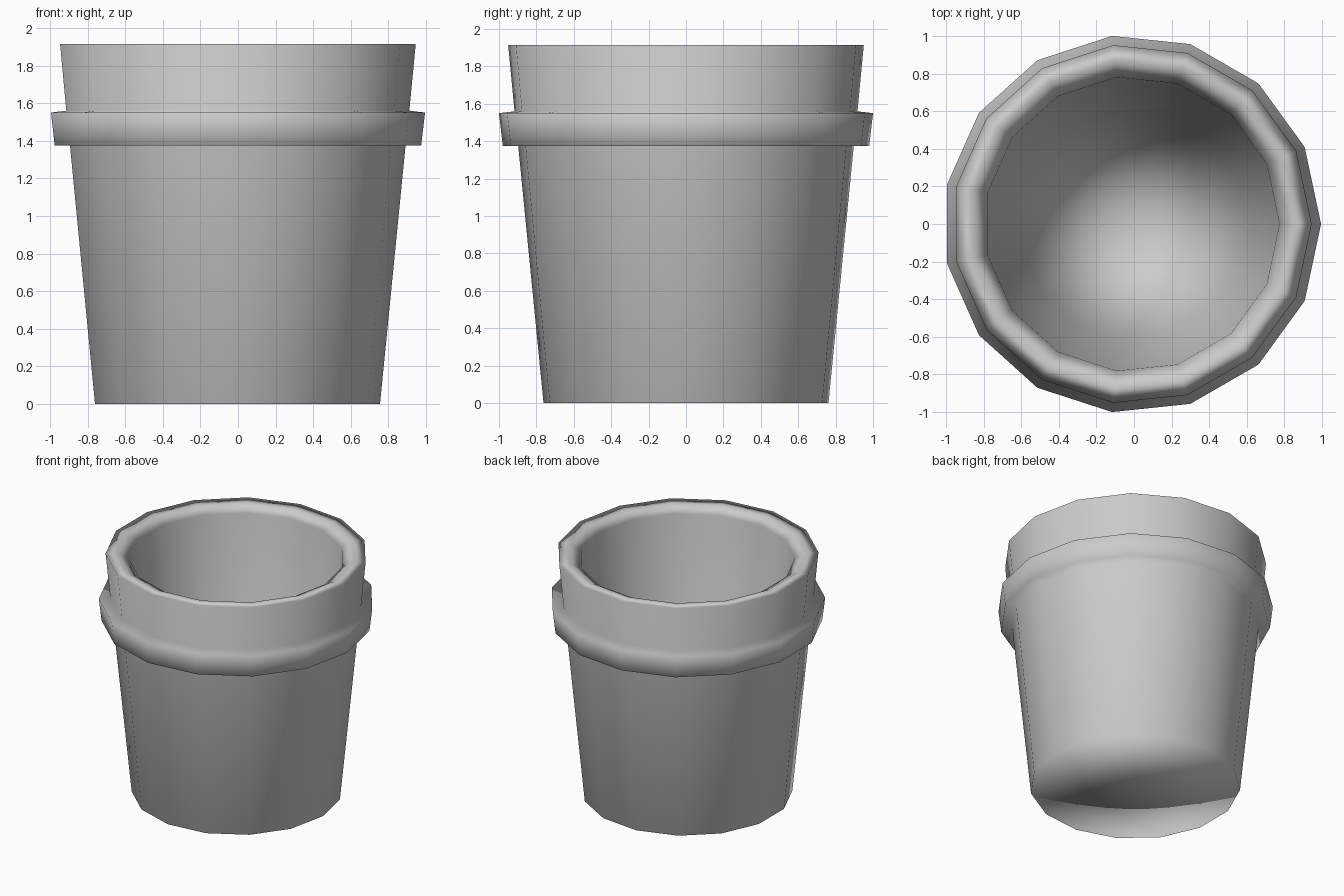
import bpy, bmesh, math

if "Cube" in bpy.data.objects:
    bpy.data.objects.remove(bpy.data.objects["Cube"])

SIDES = 15
X_SHIFT = -0.011  # an odd-sided ring is centred by its bounding box

# Wall profile (radius, z): outer foot, raised band, rim, inner wall, inner floor
PROFILE = [
    (0.766, 0.0),
    (0.902, 1.375), (0.985, 1.375),
    (1.0055, 1.55), (0.922, 1.56),
    (0.956, 1.915), (0.865, 1.915), (0.785, 1.87),
    (0.61, 0.15),
]


def ring(bm, radius, z):
    step = 2 * math.pi / SIDES
    return [bm.verts.new((radius * math.cos(i * step) + X_SHIFT,
                          radius * math.sin(i * step), z)) for i in range(SIDES)]


def cap(bm, loop, z):
    centre = bm.verts.new((X_SHIFT, 0, z))
    for i in range(SIDES):
        bm.faces.new((loop[i], loop[(i + 1) % SIDES], centre))


bm = bmesh.new()
rings = [ring(bm, r, z) for r, z in PROFILE]

# Lathed walls
for a, b in zip(rings, rings[1:]):
    for i in range(SIDES):
        j = (i + 1) % SIDES
        bm.faces.new((a[i], a[j], b[j], b[i]))

# Underside and inner floor
cap(bm, rings[0], PROFILE[0][1])
cap(bm, rings[-1], PROFILE[-1][1])
bmesh.ops.recalc_face_normals(bm, faces=bm.faces)
for face in bm.faces:
    face.smooth = True

mesh = bpy.data.meshes.new("flower_pot")
bm.to_mesh(mesh)
bm.free()
pot = bpy.data.objects.new("flower_pot", mesh)
bpy.context.collection.objects.link(pot)

# Soft shading led by the large wall faces
weighted = pot.modifiers.new("soft_shading", 'WEIGHTED_NORMAL')
weighted.mode = 'FACE_AREA'
